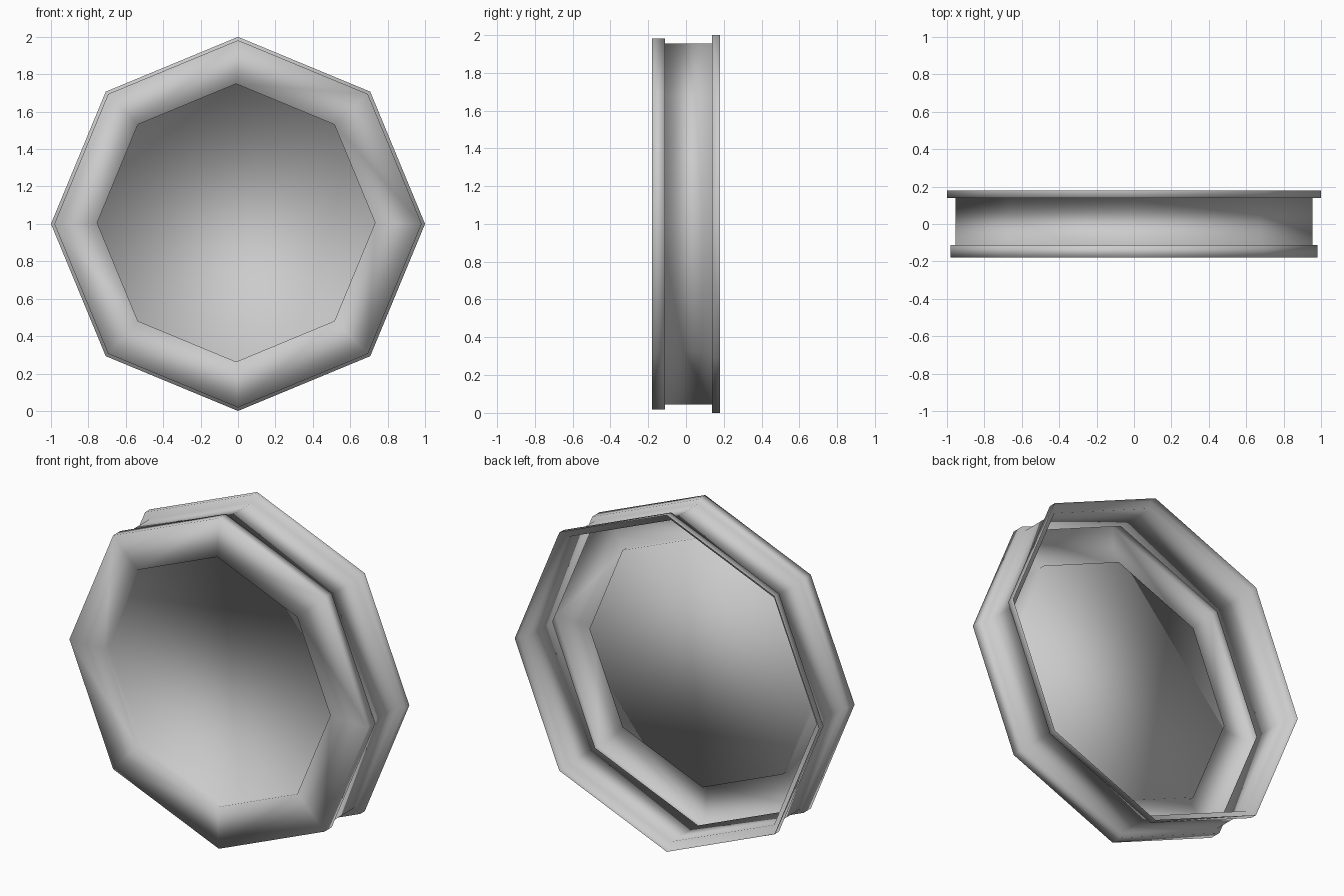
import bpy, bmesh
from math import cos, sin, tau

if "Cube" in bpy.data.objects:
    bpy.data.objects.remove(bpy.data.objects["Cube"])

SIDES = 8
CENTRE_Z = 1.0


def lathe(name, profile, cap=False):
    """Turn (radius, y, x offset, z offset) points around the y axis as one open shell."""
    bm = bmesh.new()
    rings = []
    for r, y, dx, dz in profile:
        rings.append([bm.verts.new((r * cos(tau * i / SIDES) + dx, y,
                                    CENTRE_Z + dz + r * sin(tau * i / SIDES)))
                      for i in range(SIDES)])
    for a, b in zip(rings, rings[1:]):
        for i in range(SIDES):
            j = (i + 1) % SIDES
            bm.faces.new((a[i], a[j], b[j], b[i]))
    if cap:
        bm.faces.new(rings[-1])
    for f in bm.faces:
        f.smooth = True
    mesh = bpy.data.meshes.new(name)
    bm.to_mesh(mesh)
    bm.free()
    obj = bpy.data.objects.new(name, mesh)
    bpy.context.collection.objects.link(obj)
    return obj


# Thin octagonal shell, open at the back: rear flange, groove, front flange,
# front ring, then a shallow recess closed by a flat panel
lathe("octagonal_shell", [
    (1.0, 0.18, 0, 0),
    (1.0, 0.138, 0, 0),
    (0.955, 0.138, 0, 0),
    (0.955, -0.112, 0, 0),
    (0.982, -0.112, 0, 0),
    (0.982, -0.18, 0, 0),
    (0.743, -0.18, -0.01, 0.006),
    (0.743, -0.14, -0.01, 0.006),
], cap=True)
